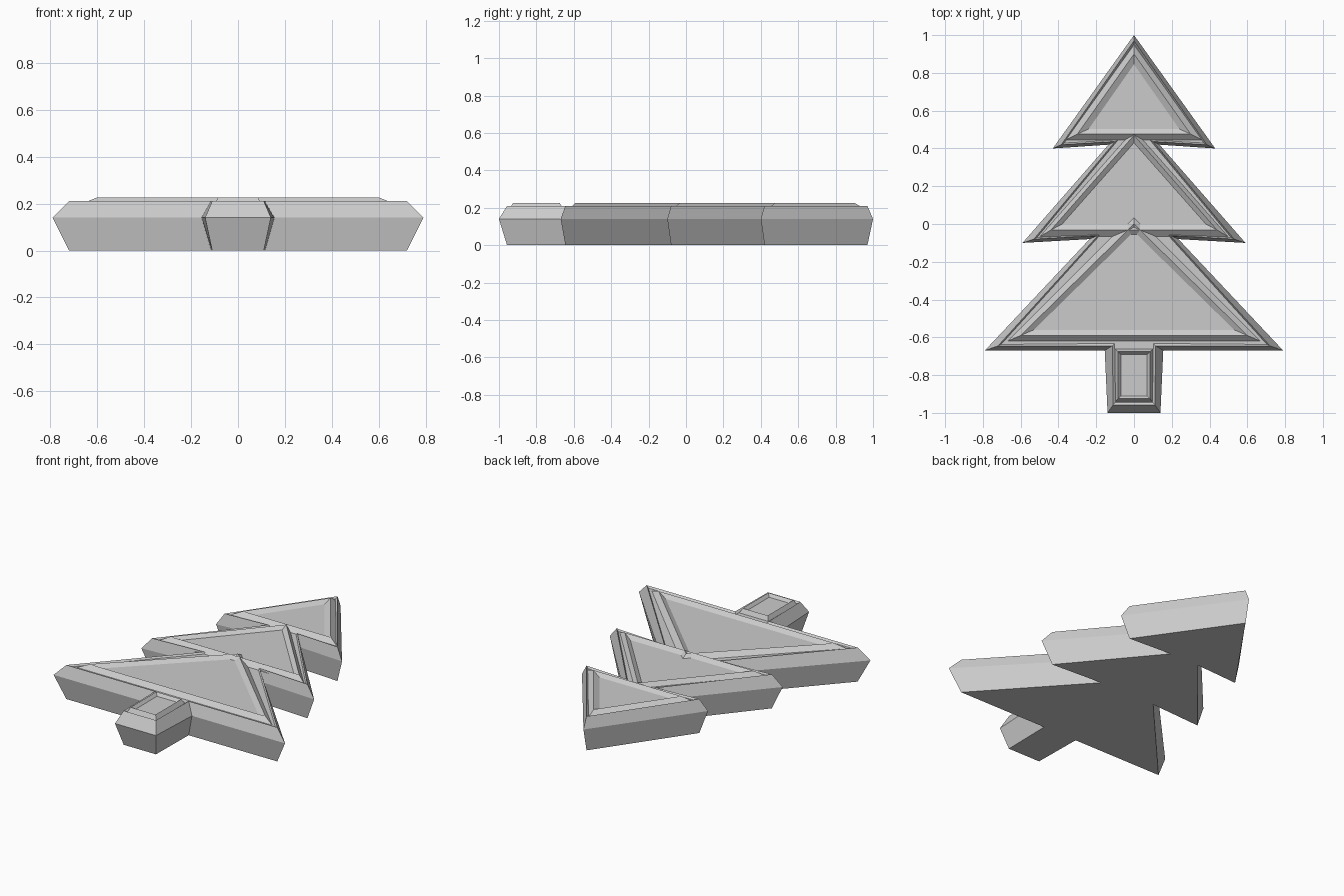
import bpy
import bmesh

if "Cube" in bpy.data.objects:
    bpy.data.objects.remove(bpy.data.objects["Cube"])

GREY = (0.6, 0.6, 0.6, 1)
grey = bpy.data.materials.new("light_grey")
grey.use_nodes = True
grey.diffuse_color = GREY
grey.node_tree.nodes["Principled BSDF"].inputs["Base Color"].default_value = GREY


def mirrored(half):
    """Close a right-hand outline by mirroring it across x = 0."""
    return half + [(-x, y) for x, y in reversed(half) if x > 0]


def stack(name, layers, rim=None):
    """Solid made by bridging matching outlines, each at its own height."""
    bm = bmesh.new()
    rings = [[bm.verts.new((x, y, z)) for x, y in mirrored(half)] for half, z in layers]
    n = len(rings[0])
    for low, high in zip(rings, rings[1:]):
        for i in range(n):
            j = (i + 1) % n
            bm.faces.new((low[i], low[j], high[j], high[i]))
    bm.faces.new(rings[0])
    top = bm.faces.new(rings[-1])
    bmesh.ops.recalc_face_normals(bm, faces=bm.faces)
    if rim:
        # Shallow channel inside the top edge
        bmesh.ops.inset_region(bm, faces=[top], thickness=rim, depth=-rim * 0.6)
    mesh = bpy.data.meshes.new(name)
    bm.to_mesh(mesh)
    bm.free()
    mesh.materials.append(grey)
    obj = bpy.data.objects.new(name, mesh)
    bpy.context.collection.objects.link(obj)


# Body: widest at its waist, drawn in at the base and the top
waist = [(0, 1), (0.43, 0.40), (0.135, 0.42), (0.59, -0.10), (0.235, -0.08),
         (0.79, -0.67), (0.155, -0.67), (0.14, -1)]
edge = [(0, 0.97), (0.385, 0.42), (0.10, 0.437), (0.53, -0.08), (0.19, -0.06),
        (0.72, -0.645), (0.115, -0.645), (0.11, -0.957)]
stack("tree_body", [(edge, 0), (waist, 0.14), (edge, 0.21)], rim=0.018)

# Raised frame with a sunken panel on each tier: (apex, half width, base) per ring
tiers = {
    "top_tier": [(0.95, 0.365, 0.444), (0.90, 0.30, 0.476), (0.845, 0.24, 0.503)],
    "middle_tier": [(0.50, 0.50, -0.067), (0.47, 0.44, -0.032), (0.43, 0.38, 0)],
    "bottom_tier": [(0.05, 0.67, -0.62), (0, 0.60, -0.59), (-0.04, 0.53, -0.56)],
}
heights = (0.198, 0.226, 0.208)
for name, rings in tiers.items():
    stack(name + "_panel",
          [([(0, apex), (w, base)], z) for (apex, w, base), z in zip(rings, heights)])

# Trunk panel
trunk = [(0.10, -0.66, -0.94), (0.085, -0.675, -0.925), (0.07, -0.69, -0.91)]
stack("trunk_panel",
      [([(w, back), (w, front)], z) for (w, back, front), z in zip(trunk, heights)])
